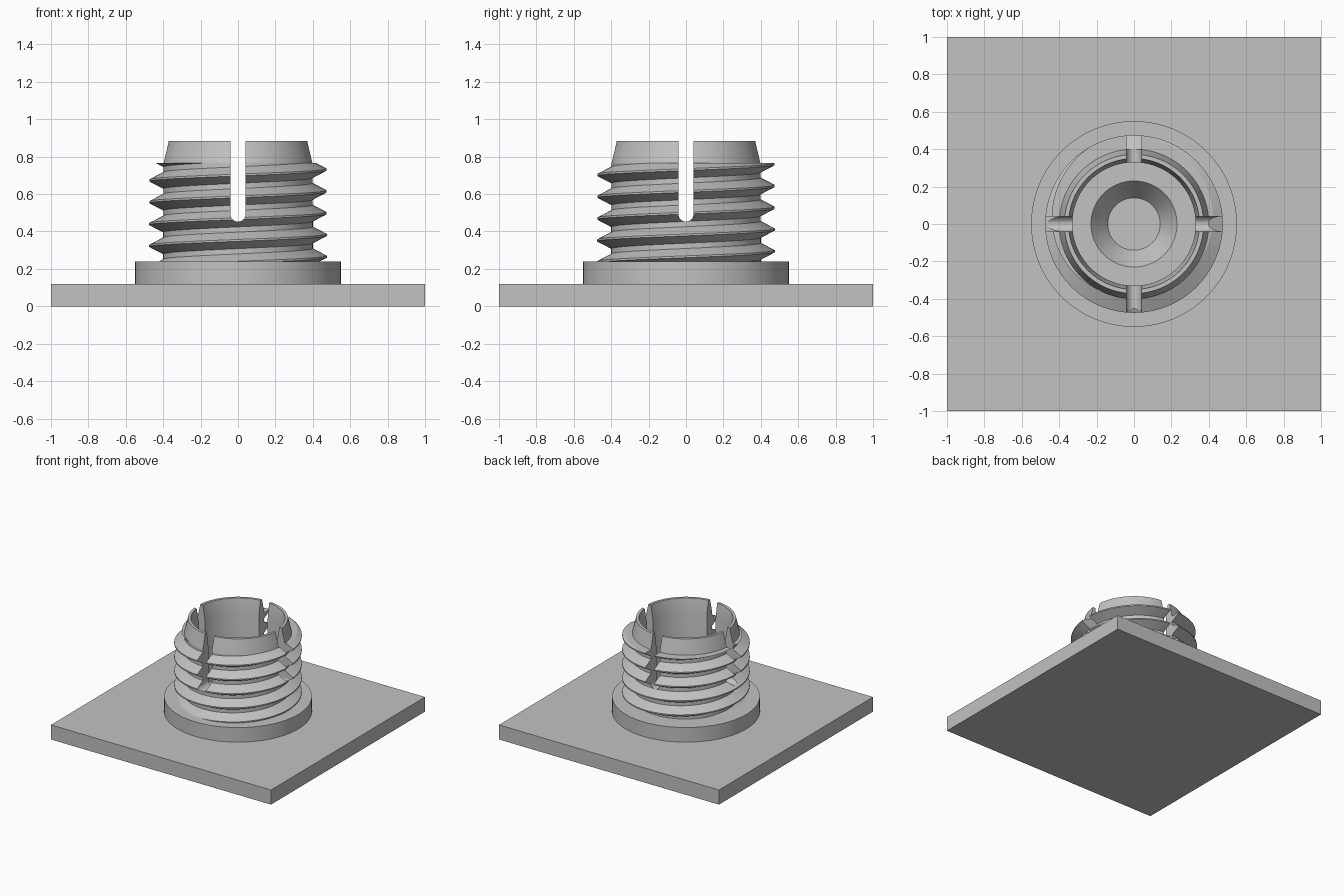
import bpy, bmesh, math
from mathutils import Vector

cube = bpy.data.objects.get("Cube")
if cube:
    bpy.data.objects.remove(cube, do_unlink=True)

GREY = (0.54, 0.54, 0.54, 1.0)
SEGMENTS = 96

plastic = bpy.data.materials.new("light grey")
plastic.use_nodes = True
plastic.diffuse_color = GREY
plastic.node_tree.nodes["Principled BSDF"].inputs["Base Color"].default_value = GREY


def make_object(name, bm):
    bmesh.ops.recalc_face_normals(bm, faces=bm.faces)
    mesh = bpy.data.meshes.new(name)
    bm.to_mesh(mesh)
    bm.free()
    mesh.materials.append(plastic)
    obj = bpy.data.objects.new(name, mesh)
    bpy.context.collection.objects.link(obj)
    return obj


def select_only(obj):
    bpy.ops.object.select_all(action='DESELECT')
    obj.select_set(True)
    bpy.context.view_layer.objects.active = obj


def bridge(bm, rings, closed):
    """Join equal rings of vertices into a tube."""
    n = len(rings[0])
    pairs = list(zip(rings, rings[1:]))
    if closed:
        pairs.append((rings[-1], rings[0]))
    for a, b in pairs:
        for j in range(n):
            k = (j + 1) % n
            bm.faces.new((a[j], a[k], b[k], b[j]))


def ring_at(bm, profile, angle, lift=0.0):
    c, s = math.cos(angle), math.sin(angle)
    return [bm.verts.new((r * c, r * s, z + lift)) for r, z in profile]


# Square base plate
bm = bmesh.new()
bmesh.ops.create_cube(bm, size=1.0)
for v in bm.verts:
    v.co = Vector((v.co.x * 2, v.co.y * 2, (v.co.z + 0.5) * 0.12))
make_object("base_plate", bm)

# Flange, countersunk floor and hollow collar with tapered lip
profile = [(0.14, 0.12), (0.55, 0.12), (0.55, 0.24), (0.40, 0.24),
           (0.40, 0.765), (0.372, 0.885), (0.35, 0.885),
           (0.33, 0.765), (0.33, 0.24), (0.23, 0.24)]
bm = bmesh.new()
bridge(bm, [ring_at(bm, profile, 2 * math.pi * i / SEGMENTS)
            for i in range(SEGMENTS)], closed=True)
collar = make_object("flanged_collar", bm)

# Right-handed screw thread, trimmed flat at both ends
PITCH = 0.1165
tooth = [(0.385, -0.052), (0.475, -0.005), (0.475, 0.005), (0.385, 0.052)]
bm = bmesh.new()
rings = []
for i in range(-SEGMENTS, SEGMENTS * 5 + 1):
    turn = i / SEGMENTS
    rings.append(ring_at(bm, tooth, 2 * math.pi * turn, 0.265 + PITCH * turn))
bridge(bm, rings, closed=False)
bm.faces.new(rings[0])
bm.faces.new(rings[-1])
for height, direction in ((0.765, 1), (0.225, -1)):
    bmesh.ops.bisect_plane(bm, geom=bm.verts[:] + bm.edges[:] + bm.faces[:],
                           plane_co=(0, 0, height), plane_no=(0, 0, direction),
                           clear_outer=True)
    bmesh.ops.holes_fill(bm, edges=[e for e in bm.edges if e.is_boundary], sides=0)
bmesh.ops.triangulate(bm, faces=[f for f in bm.faces if len(f.verts) > 4])
thread = make_object("screw_thread", bm)

# Round-bottomed slots through the collar in both directions
HALF_WIDTH = 0.04
outline = [(HALF_WIDTH, 1.0), (-HALF_WIDTH, 1.0)]
for i in range(13):
    a = math.pi + math.pi * i / 12
    outline.append((HALF_WIDTH * math.cos(a), 0.492 + HALF_WIDTH * math.sin(a)))


def slot_cutter(name, along_x):
    bm = bmesh.new()
    rings = []
    for d in (-0.7, 0.7):
        rings.append([bm.verts.new((d, u, z) if along_x else (u, d, z))
                      for u, z in outline])
    bridge(bm, rings, closed=False)
    for ring in rings:
        bm.faces.new(ring)
    cutter = make_object(name, bm)
    cutter.hide_render = True
    return cutter


for name, along_x in (("slot_cutter_x", True), ("slot_cutter_y", False)):
    cutter = slot_cutter(name, along_x)
    for obj in (collar, thread):
        select_only(obj)
        mod = obj.modifiers.new("slot", 'BOOLEAN')
        mod.operation = 'DIFFERENCE'
        mod.solver = 'EXACT'
        mod.object = cutter
        bpy.ops.object.modifier_apply(modifier=mod.name)
    bpy.data.objects.remove(cutter, do_unlink=True)

# Smooth round walls, crisp edges
for obj in (collar, thread):
    select_only(obj)
    bpy.ops.object.shade_smooth_by_angle(angle=math.radians(12))
